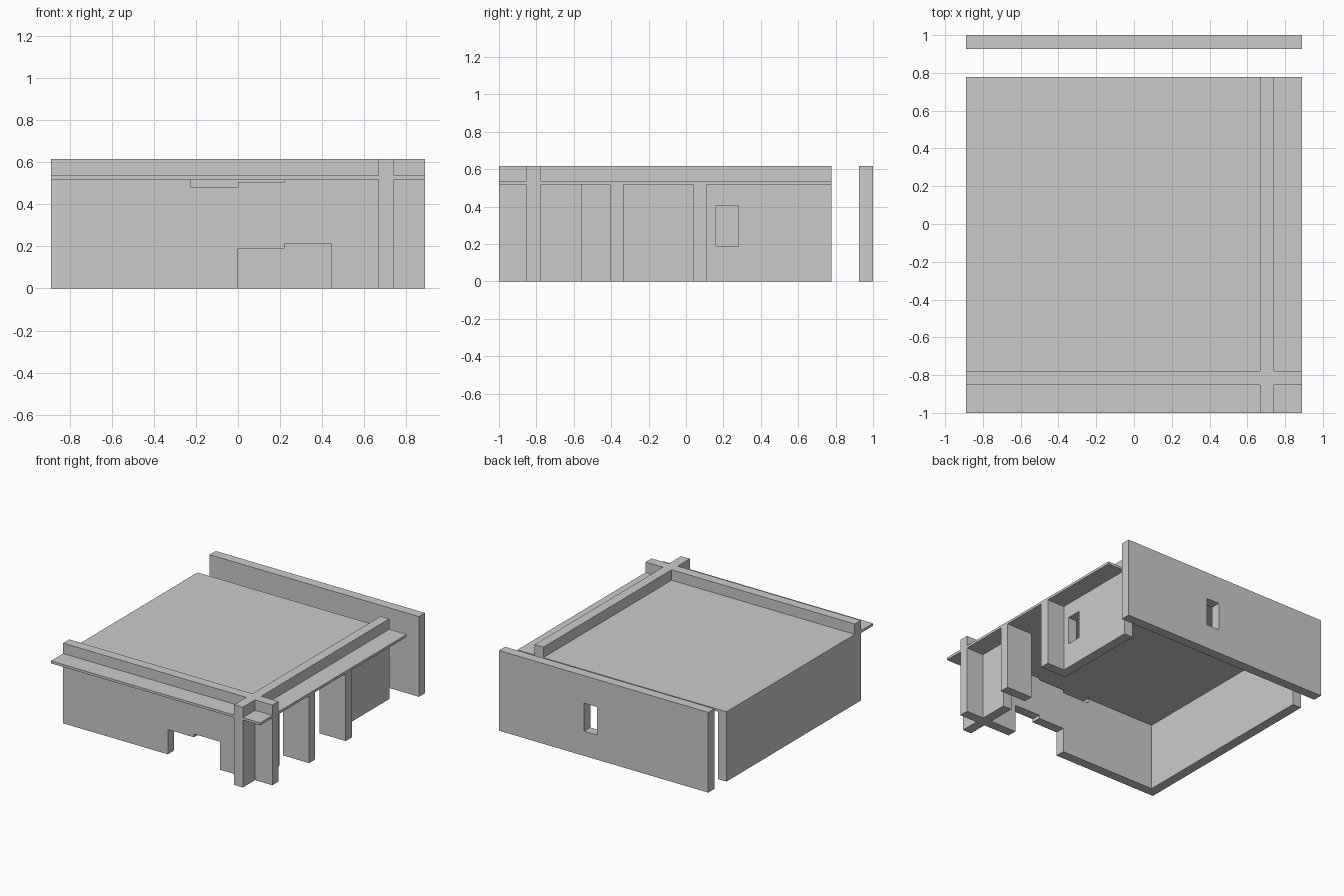
import bpy

if "Cube" in bpy.data.objects:
    bpy.data.objects.remove(bpy.data.objects["Cube"])

# Wall lines (x, y) and levels (z)
X0, X1 = -0.889, 0.889        # overall width
XA, XB = 0.667, 0.741         # right wall
Y0, Y1 = -1.0, 0.778          # roof depth
YA, YB = -0.852, -0.778       # front wall
CEIL, ROOF, TOP = 0.517, 0.536, 0.616
T = 0.074                     # wall thickness


def prism(name, pts, y0, y1):
    """Extrude an (x, z) outline from y0 to y1."""
    n = len(pts)
    verts = [(x, y, z) for y in (y0, y1) for x, z in pts]
    faces = [tuple(range(n)), tuple(range(2 * n - 1, n - 1, -1))]
    faces += [(i, n + i, n + (i + 1) % n, (i + 1) % n) for i in range(n)]
    mesh = bpy.data.meshes.new(name)
    mesh.from_pydata(verts, [], faces)
    obj = bpy.data.objects.new(name, mesh)
    bpy.context.collection.objects.link(obj)
    return obj


def box(name, x0, x1, y0, y1, z0, z1):
    return prism(name, [(x0, z0), (x1, z0), (x1, z1), (x0, z1)], y0, y1)


def cut(target, cutter):
    mod = target.modifiers.new(cutter.name, 'BOOLEAN')
    mod.operation = 'DIFFERENCE'
    mod.solver = 'EXACT'
    mod.object = cutter
    bpy.context.view_layer.objects.active = target
    bpy.ops.object.modifier_apply(modifier=mod.name)
    bpy.data.objects.remove(cutter)


# Front wall with stepped doorway and a stepped slot under the roof
front = box("front_wall", X0, X1, YA, YB, 0, TOP)
cut(front, prism("doorway_cutter", [(0, -0.1), (0.444, -0.1), (0.444, 0.215),
                                    (0.222, 0.215), (0.222, 0.19), (0, 0.19)], -0.95, -0.7))
cut(front, prism("slot_cutter", [(-0.226, 0.482), (0, 0.482), (0, 0.505),
                                 (0.222, 0.505), (0.222, CEIL), (-0.226, CEIL)], -0.95, -0.7))

# Right wall with two openings and a window, plus its stub in front
right = box("right_wall", XA, XB, YB, Y1, 0, TOP)
for y0, y1 in ((-0.556, -0.407), (-0.333, 0.037)):
    cut(right, box("opening_cutter", 0.5, 0.9, y0, y1, -0.1, CEIL))
cut(right, box("window_cutter", 0.5, 0.9, 0.16, 0.28, 0.19, 0.405))
box("right_wall_front_stub", XA, XB, Y0, YA, 0, TOP)

# Fins carrying the right overhang
for i, y in enumerate((-0.407, 0.037)):
    box(f"fin_{i + 1}", XB, X1, y, y + T, 0, CEIL)

# Left wall, flush with the roof edge
box("left_wall", X0, X0 + T, YB, Y1, 0, CEIL)

# Detached back wall with a window
back = box("back_wall", X0, X1, 1 - T, 1, 0, TOP)
cut(back, box("window_cutter", 0.055, 0.165, 0.8, 1.1, 0.19, 0.405))

# Roof panels between the crossing walls
for name, x0, x1, y0, y1 in (("main_roof", X0, XA, YB, Y1),
                             ("front_overhang", X0, XA, Y0, YA),
                             ("right_overhang", XB, X1, YB, Y1),
                             ("corner_overhang", XB, X1, Y0, YA)):
    box(name, x0, x1, y0, y1, CEIL, ROOF)
